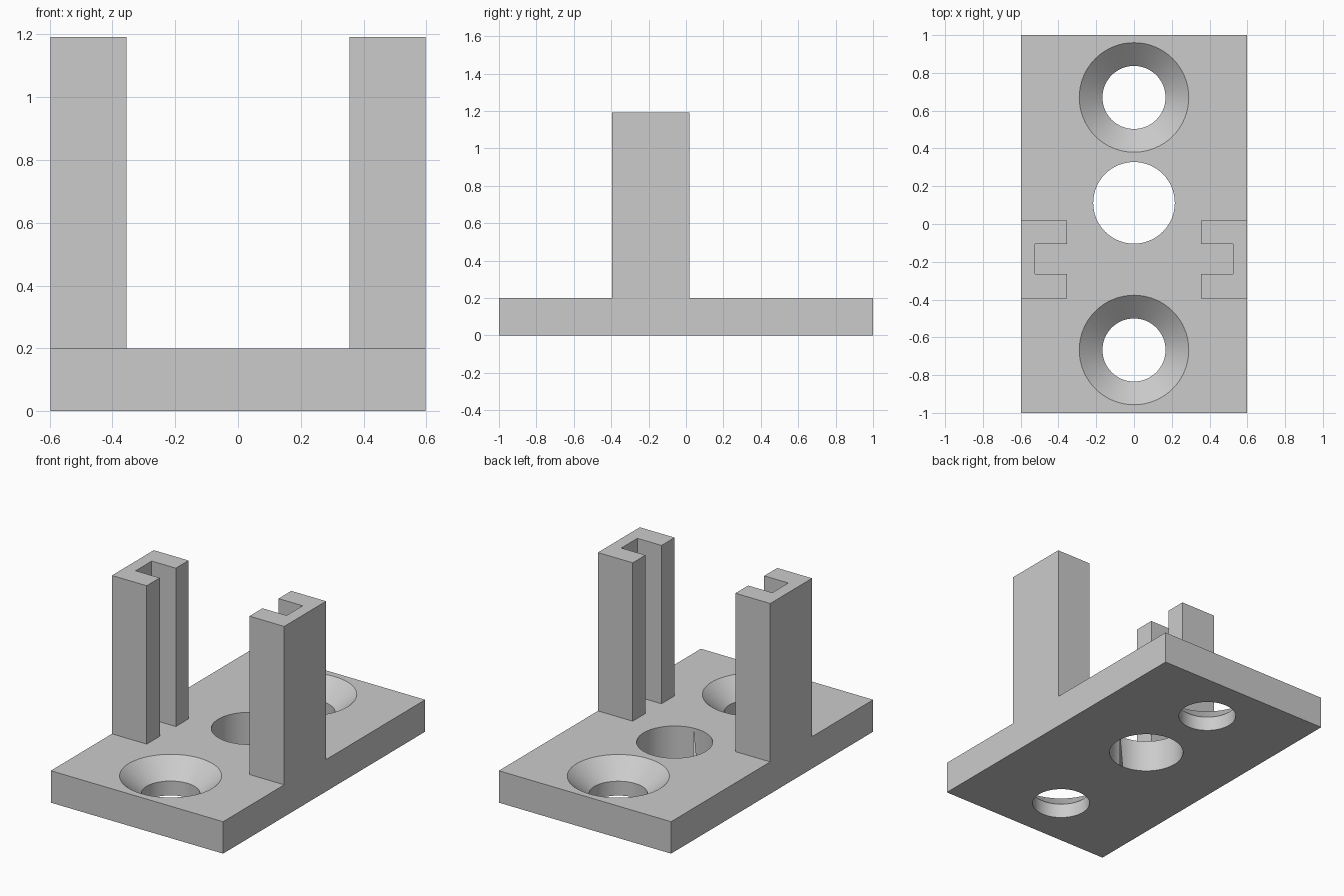
import bpy, bmesh, math

if "Cube" in bpy.data.objects:
    bpy.data.objects.remove(bpy.data.objects["Cube"])

W, L, T, H = 0.597, 1.0, 0.2, 1.192   # half width, half length, plate thickness, total height

grey = bpy.data.materials.new("plain grey")
grey.diffuse_color = (0.6, 0.6, 0.6, 1)
grey.use_nodes = True
grey.node_tree.nodes["Principled BSDF"].inputs["Base Color"].default_value = grey.diffuse_color


def extrude(name, outline, z0, z1):
    """Solid prism from a flat outline."""
    bm = bmesh.new()
    face = bm.faces.new([bm.verts.new((x, y, z0)) for x, y in outline])
    top = bmesh.ops.extrude_face_region(bm, geom=[face])["geom"]
    bmesh.ops.translate(bm, vec=(0, 0, z1 - z0),
                        verts=[v for v in top if isinstance(v, bmesh.types.BMVert)])
    return finish(name, bm)


def lathe(name, y, profile, n=64):
    """Round solid from (radius, height) rings, capped at both ends."""
    bm = bmesh.new()
    rings = [[bm.verts.new((r * math.cos(2 * math.pi * i / n),
                            y + r * math.sin(2 * math.pi * i / n), z)) for i in range(n)]
             for r, z in profile]
    for a, b in zip(rings, rings[1:]):
        for i in range(n):
            j = (i + 1) % n
            bm.faces.new((a[i], a[j], b[j], b[i]))
    bm.faces.new(rings[0][::-1])
    bm.faces.new(rings[-1])
    return finish(name, bm)


def finish(name, bm):
    bmesh.ops.recalc_face_normals(bm, faces=bm.faces)
    me = bpy.data.meshes.new(name)
    bm.to_mesh(me)
    bm.free()
    me.materials.append(grey)
    ob = bpy.data.objects.new(name, me)
    bpy.context.collection.objects.link(ob)
    return ob


def combine(target, other, operation):
    """Apply a boolean and remove the helper."""
    bpy.context.view_layer.objects.active = target
    mod = target.modifiers.new("join", "BOOLEAN")
    mod.operation, mod.object, mod.solver = operation, other, "EXACT"
    bpy.ops.object.modifier_apply(modifier=mod.name)
    bpy.data.objects.remove(other)


# Base plate
bracket = extrude("slotted_bracket", [(-W, -L), (W, -L), (W, L), (-W, L)], 0, T)

# Two countersunk screw holes and a straight centre hole
e = 0.02
slope = (0.29 - 0.167) / 0.11
for y in (-0.667, 0.67):
    combine(bracket, lathe("screw_hole", y, [(0.167, -e), (0.167, 0.09),
                                             (0.29 + e * slope, T + e)]), "DIFFERENCE")
combine(bracket, lathe("centre_hole", 0.112, [(0.216, -e), (0.216, T + e)]), "DIFFERENCE")

# Mirrored channel posts, slots facing inward
channel = [(W, -0.395), (W, 0.019), (0.356, 0.019), (0.356, -0.107),
           (0.523, -0.107), (0.523, -0.266), (0.356, -0.266), (0.356, -0.395)]
for s in (-1, 1):
    combine(bracket, extrude("post", [(s * x, y) for x, y in channel], T, H), "UNION")

# Smooth hole walls, crisp edges elsewhere
bpy.ops.object.select_all(action="DESELECT")
bracket.select_set(True)
bpy.context.view_layer.objects.active = bracket
bpy.ops.object.shade_smooth_by_angle(angle=math.radians(30))
